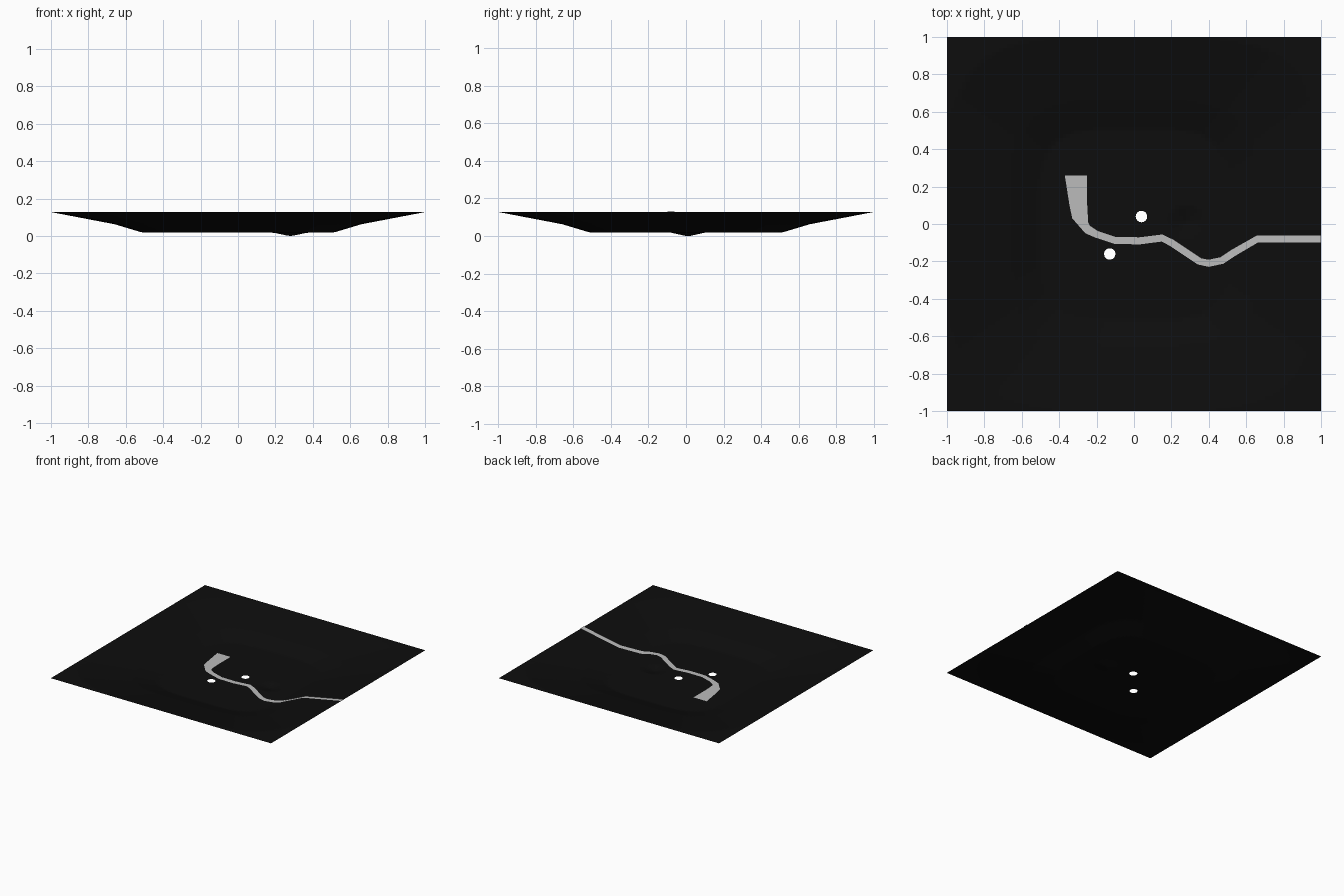
import bpy, bmesh
from mathutils import Vector

cube = bpy.data.objects.get("Cube")
if cube:
    bpy.data.objects.remove(cube)

RIM, FLOOR = 0.13, 0.02
SLOPE = [(0.0, FLOOR), (0.51, FLOOR), (0.66, 0.065), (1.0, RIM)]


def height(x, y):
    """Shallow basin with a level square rim and one small dimple."""
    r = (abs(x) ** 4 + abs(y) ** 4) ** 0.25
    r = max(abs(x), abs(y), min(r, 1.0))
    z = RIM
    for (a, za), (b, zb) in zip(SLOPE, SLOPE[1:]):
        if a <= r <= b:
            z = za + (zb - za) * (r - a) / (b - a)
            break
    dimple = max(0.0, 1 - (Vector((x, y)) - Vector((0.28, 0.01))).length / 0.09)
    return z - FLOOR * dimple


def material(name, rgb):
    m = bpy.data.materials.new(name)
    m.use_nodes = True
    m.diffuse_color = (*rgb, 1)
    bsdf = m.node_tree.nodes["Principled BSDF"]
    bsdf.inputs["Base Color"].default_value = (*rgb, 1)
    return m


def add_object(name, bm, mat):
    bmesh.ops.recalc_face_normals(bm, faces=bm.faces)
    if sum(f.normal.z for f in bm.faces) < 0:
        bmesh.ops.reverse_faces(bm, faces=bm.faces)
    mesh = bpy.data.meshes.new(name)
    bm.to_mesh(mesh)
    bm.free()
    mesh.materials.append(mat)
    obj = bpy.data.objects.new(name, mesh)
    bpy.context.collection.objects.link(obj)
    return obj


ground_mat = material("charcoal ground", (0.004, 0.004, 0.004))
path_mat = material("grey path", (0.5, 0.5, 0.5))

# Ground sheet with two round openings
STEP = 0.02
bm = bmesh.new()
bmesh.ops.create_grid(bm, x_segments=100, y_segments=100, size=1)
openings = [((0.04, 0.04), (0.04, 0.04)), ((-0.12, -0.16), (-0.13, -0.16))]
for block, centre in openings:
    block, centre = Vector(block), Vector(centre)

    def ring(v):
        d = v.co.xy - block
        return round(max(abs(d.x), abs(d.y)) / STEP)

    inside = [v for v in bm.verts if ring(v) < 2]
    edge = [v for v in bm.verts if ring(v) == 2]
    for v in edge:
        v.co.xy = centre + (v.co.xy - centre).normalized() * 0.031
    bmesh.ops.delete(bm, geom=inside, context='VERTS')
for v in bm.verts:
    v.co.z = height(v.co.x, v.co.y)
add_object("ground", bm, ground_mat)

# Winding path: left and right edge points laid onto the ground
centre_line = [(-0.20, -0.055), (-0.10, -0.088), (0.03, -0.09), (0.15, -0.075),
               (0.20, -0.10), (0.35, -0.20), (0.40, -0.21), (0.47, -0.195),
               (0.53, -0.155), (0.66, -0.08), (1.0, -0.08)]
pairs = [(Vector(a), Vector(b)) for a, b in (
    ((-0.25, 0.26), (-0.37, 0.26)),
    ((-0.25, 0.10), (-0.345, 0.10)),
    ((-0.245, 0.01), (-0.33, 0.03)),
    ((-0.235, -0.01), (-0.26, -0.05)))]
pts = [Vector(p) for p in centre_line]
for i, p in enumerate(pts):
    along = (pts[min(i + 1, len(pts) - 1)] - pts[max(i - 1, 0)]).normalized()
    side = Vector((-along.y, along.x)) * 0.019
    pairs.append((p + side, p - side))

bm = bmesh.new()
rows = []
for i, (a, b) in enumerate(pairs):
    steps = 8 if i + 1 < len(pairs) else 1
    c, d = pairs[min(i + 1, len(pairs) - 1)]
    for k in range(steps):
        row = [a.lerp(c, k / steps), b.lerp(d, k / steps)]
        rows.append([bm.verts.new((p.x, p.y, height(p.x, p.y) + 0.004)) for p in row])
for (a, b), (c, d) in zip(rows, rows[1:]):
    bm.faces.new((a, b, d, c))
add_object("path", bm, path_mat)

# Lift the model so its lowest point stands on zero
objs = [bpy.data.objects["ground"], bpy.data.objects["path"]]
low = min(v.co.z for o in objs for v in o.data.vertices)
for o in objs:
    for v in o.data.vertices:
        v.co.z -= low
